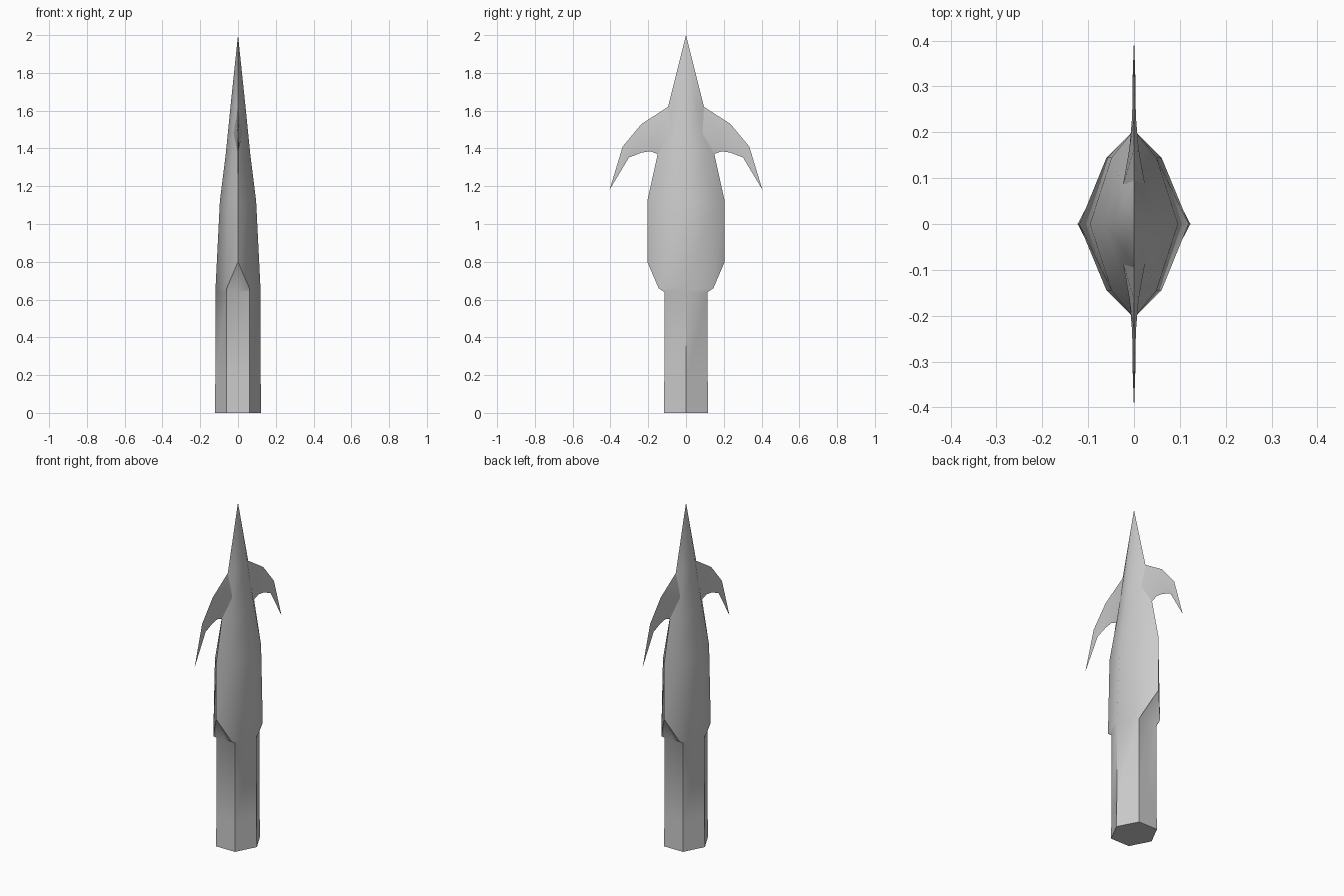
import bpy, bmesh, math

if "Cube" in bpy.data.objects:
    bpy.data.objects.remove(bpy.data.objects["Cube"])


def finish(bm, name, angle):
    bmesh.ops.remove_doubles(bm, verts=bm.verts, dist=0.0005)
    bmesh.ops.recalc_face_normals(bm, faces=bm.faces)
    mesh = bpy.data.meshes.new(name)
    bm.to_mesh(mesh)
    bm.free()
    ob = bpy.data.objects.new(name, mesh)
    bpy.context.collection.objects.link(ob)
    bpy.ops.object.select_all(action='DESELECT')
    ob.select_set(True)
    bpy.context.view_layer.objects.active = ob
    bpy.ops.object.shade_smooth_by_angle(angle=math.radians(angle))
    return ob


def loft(bm, rings):
    loops = [[bm.verts.new(p) for p in ring] for ring in rings]
    for a, b in zip(loops, loops[1:]):
        n = len(a)
        for i in range(n):
            j = (i + 1) % n
            bm.faces.new((a[i], a[j], b[j], b[i]))
    return loops


def section(x, z, mx, my, mz, ey, ez):
    """Eight-point ring: side ridge, shoulder and cutting edge, mirrored in x and y."""
    return [(x, 0, z), (mx, my, mz), (0, ey, ez), (-mx, my, mz),
            (-x, 0, z), (-mx, -my, mz), (0, -ey, ez), (mx, -my, mz)]


# Hexagonal socket running up into the ridged blade
bm = bmesh.new()
loops = loft(bm, [
    section(0.123, 0, 0.062, 0.117, 0, 0.117, 0),
    section(0.120, 0.18, 0.060, 0.115, 0.18, 0.115, 0.18),
    section(0.120, 0.64, 0.060, 0.115, 0.64, 0.115, 0.64),
    section(0.119, 0.66, 0.060, 0.145, 0.66, 0.205, 0.80),
    section(0.096, 1.12, 0.049, 0.145, 1.12, 0.205, 1.12),
    section(0.065, 1.37, 0.032, 0.100, 1.37, 0.150, 1.37),
    section(0.040, 1.62, 0.020, 0.060, 1.62, 0.095, 1.62),
    section(0.0001, 2.0, 0.0001, 0.0001, 2.0, 0.0001, 2.0),
])
bm.faces.new(loops[0])
finish(bm, "spear_blade_and_socket", 50)


# Thin hooked barbs: each section is (top y, z), (middle y, z, half thickness), (bottom y, z)
barb_sections = [
    ((0.095, 1.62), (0.085, 1.48, 0.024), (0.148, 1.37)),
    ((0.165, 1.575), (0.165, 1.46, 0.010), (0.190, 1.385)),
    ((0.235, 1.53), (0.235, 1.45, 0.004), (0.235, 1.378)),
    ((0.335, 1.41), (0.318, 1.38, 0.003), (0.302, 1.352)),
    ((0.405, 1.18), (0.405, 1.18, 0.0001), (0.405, 1.18)),
]
for side, name in ((1, "barb_back"), (-1, "barb_front")):
    bm = bmesh.new()
    loft(bm, [[(0, side * t[0], t[1]), (m[2], side * m[0], m[1]),
               (0, side * b[0], b[1]), (-m[2], side * m[0], m[1])]
              for t, m, b in barb_sections])
    finish(bm, name, 50)
